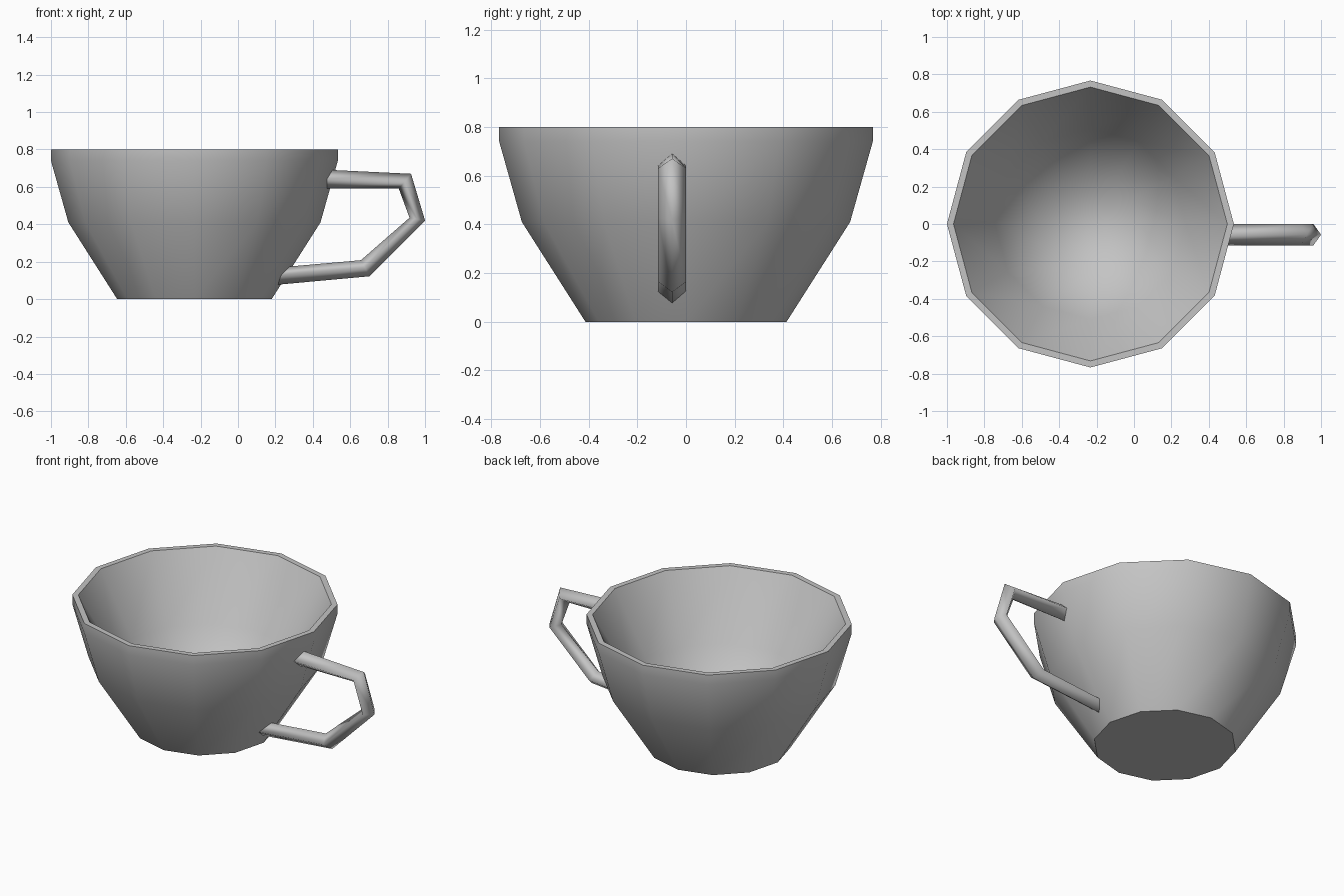
import bpy
import bmesh
from math import cos, sin, pi
from mathutils import Vector

cube = bpy.data.objects.get("Cube")
if cube:
    bpy.data.objects.remove(cube)

SIDES = 12
CUP_X = -0.233

grey = bpy.data.materials.new("plain grey")
grey.use_nodes = True
grey.diffuse_color = (0.55, 0.55, 0.55, 1)
grey.node_tree.nodes["Principled BSDF"].inputs["Base Color"].default_value = grey.diffuse_color


def loft(name, rings, sharp_rings):
    """Skin closed point rings, cap both ends, smooth all but the sharp rings."""
    bm = bmesh.new()
    loops = [[bm.verts.new(p) for p in ring] for ring in rings]
    for a, b in zip(loops, loops[1:]):
        n = len(a)
        for i in range(n):
            j = (i + 1) % n
            bm.faces.new((a[i], a[j], b[j], b[i]))
    bm.faces.new(loops[0])
    bm.faces.new(loops[-1])
    bmesh.ops.recalc_face_normals(bm, faces=bm.faces)
    for face in bm.faces:
        face.smooth = True
    for k in sharp_rings:
        for v, w in zip(loops[k], loops[k][1:] + loops[k][:1]):
            bm.edges.get((v, w)).smooth = False
    mesh = bpy.data.meshes.new(name)
    bm.to_mesh(mesh)
    bm.free()
    mesh.materials.append(grey)
    bpy.context.collection.objects.link(bpy.data.objects.new(name, mesh))


def cup_ring(r, z):
    return [Vector((CUP_X + r * cos(2 * pi * i / SIDES), r * sin(2 * pi * i / SIDES), z))
            for i in range(SIDES)]


def handle_ring(outer, inner, y=-0.057, half_width=0.058):
    """Diamond section between an outer and an inner edge point (x, z)."""
    o = Vector((outer[0], y, outer[1]))
    i = Vector((inner[0], y, inner[1]))
    side = Vector((0, half_width, 0))
    mid = (o + i) / 2
    return [o, mid + side, i, mid - side]


# Cup: outside from the foot up, over the rim, then down the thick-walled bowl
cup_profile = [(0.413, 0), (0.674, 0.41), (0.767, 0.74), (0.767, 0.8),
               (0.732, 0.8), (0.51, 0.41), (0.26, 0.04)]
loft("cup", [cup_ring(r, z) for r, z in cup_profile], sharp_rings=(0, 3, 4))

# Handle: bent bar whose ends sink into the cup wall
handle_edges = [((0.465, 0.692), (0.445, 0.59)),
                ((0.925, 0.67), (0.86, 0.59)),
                ((1.0, 0.42), (0.917, 0.435)),
                ((0.703, 0.122), (0.657, 0.208)),
                ((0.19, 0.075), (0.25, 0.172))]
loft("handle", [handle_ring(o, i) for o, i in handle_edges], sharp_rings=(0, -1))
